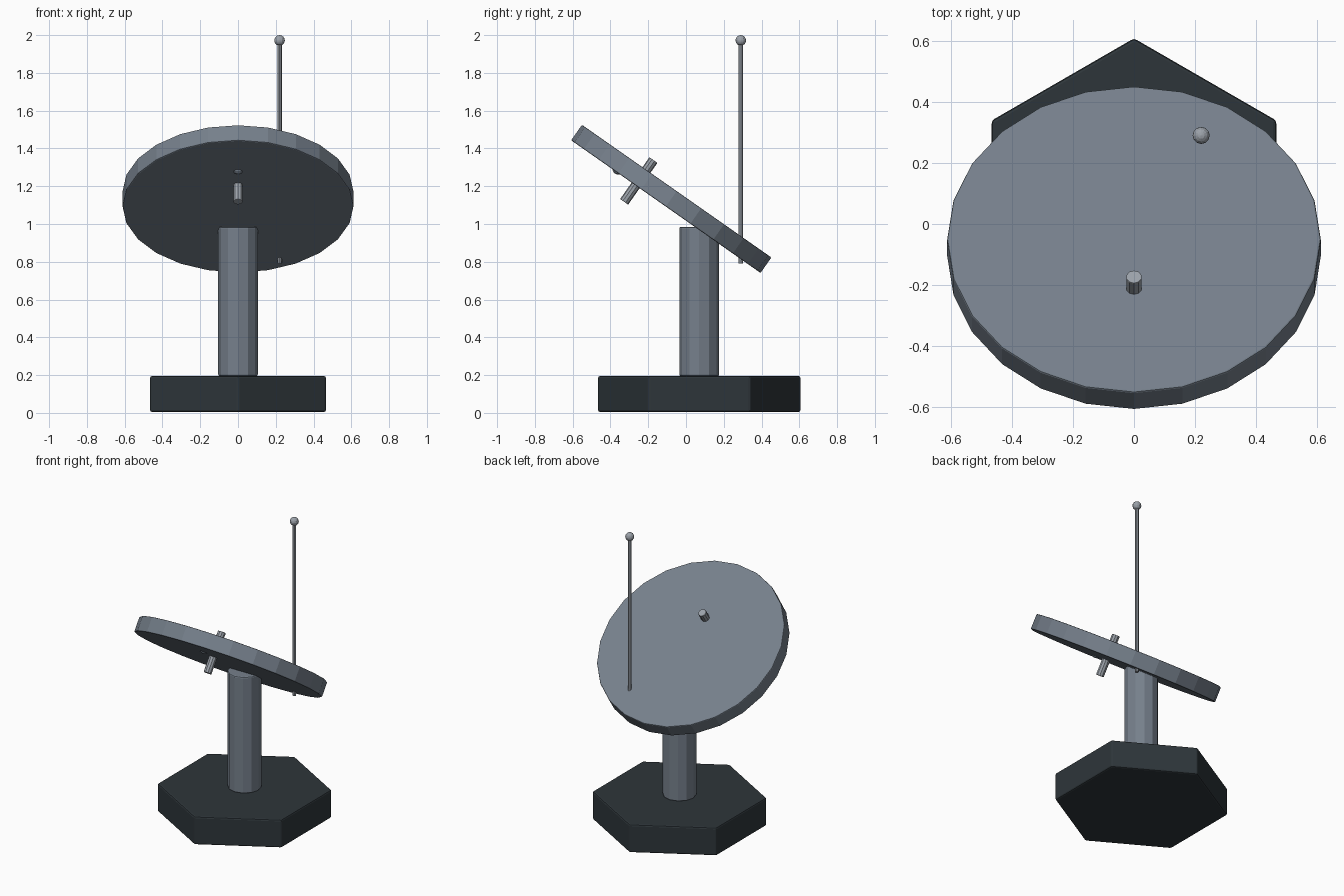
import bpy
from math import radians, sin, cos
from mathutils import Vector

cube = bpy.data.objects.get("Cube")
if cube:
    bpy.data.objects.remove(cube, do_unlink=True)


def material(name, rgb):
    mat = bpy.data.materials.new(name)
    mat.use_nodes = True
    mat.diffuse_color = (*rgb, 1)
    mat.node_tree.nodes["Principled BSDF"].inputs["Base Color"].default_value = (*rgb, 1)
    return mat


charcoal = material("charcoal", (0.027, 0.036, 0.042))
steel = material("steel grey", (0.18, 0.215, 0.26))
light = material("light metal", (0.33, 0.36, 0.40))

TILT = radians(-35)
AXIS = Vector((0, -sin(TILT), cos(TILT)))   # direction the dish faces
DISH = Vector((0, -0.078, 1.133))


def finish(name, mat, bevel=0):
    obj = bpy.context.object
    obj.name = name
    obj.data.materials.append(mat)
    if bevel:
        mod = obj.modifiers.new("soft edge", 'BEVEL')
        mod.width = bevel
        mod.segments = 2
        mod.limit_method = 'ANGLE'
        mod.angle_limit = radians(50)
    return obj


def cylinder(name, mat, sides, radius, depth, centre, tilt=0, bevel=0):
    bpy.ops.mesh.primitive_cylinder_add(vertices=sides, radius=radius, depth=depth,
                                        location=centre, rotation=(tilt, 0, 0))
    return finish(name, mat, bevel)


def ball(name, mat, radius, centre):
    bpy.ops.mesh.primitive_uv_sphere_add(segments=12, ring_count=8, radius=radius,
                                         location=centre)
    return finish(name, mat)


# Hexagonal foot and upright post
cylinder("base", charcoal, 6, 0.538, 0.19, (0, 0.07, 0.1), bevel=0.01)
cylinder("post", steel, 12, 0.105, 0.79, (0, 0.07, 0.59), bevel=0.008)

# Tilted dish with the feed pin through it and a small stud underneath
cylinder("dish", steel, 24, 0.612, 0.1, DISH, TILT, bevel=0.006)
cylinder("feed_pin", light, 10, 0.026, 0.27, (0, -0.25, 1.228), TILT, bevel=0.003)
ball("underside_stud", steel, 0.03, Vector((0, -0.37, 1.277)) + AXIS * 0.018)

# Whip antenna with a ball tip
cylinder("antenna_rod", light, 8, 0.012, 1.18, (0.22, 0.29, 1.38))
ball("antenna_tip", light, 0.028, (0.22, 0.29, 1.972))
